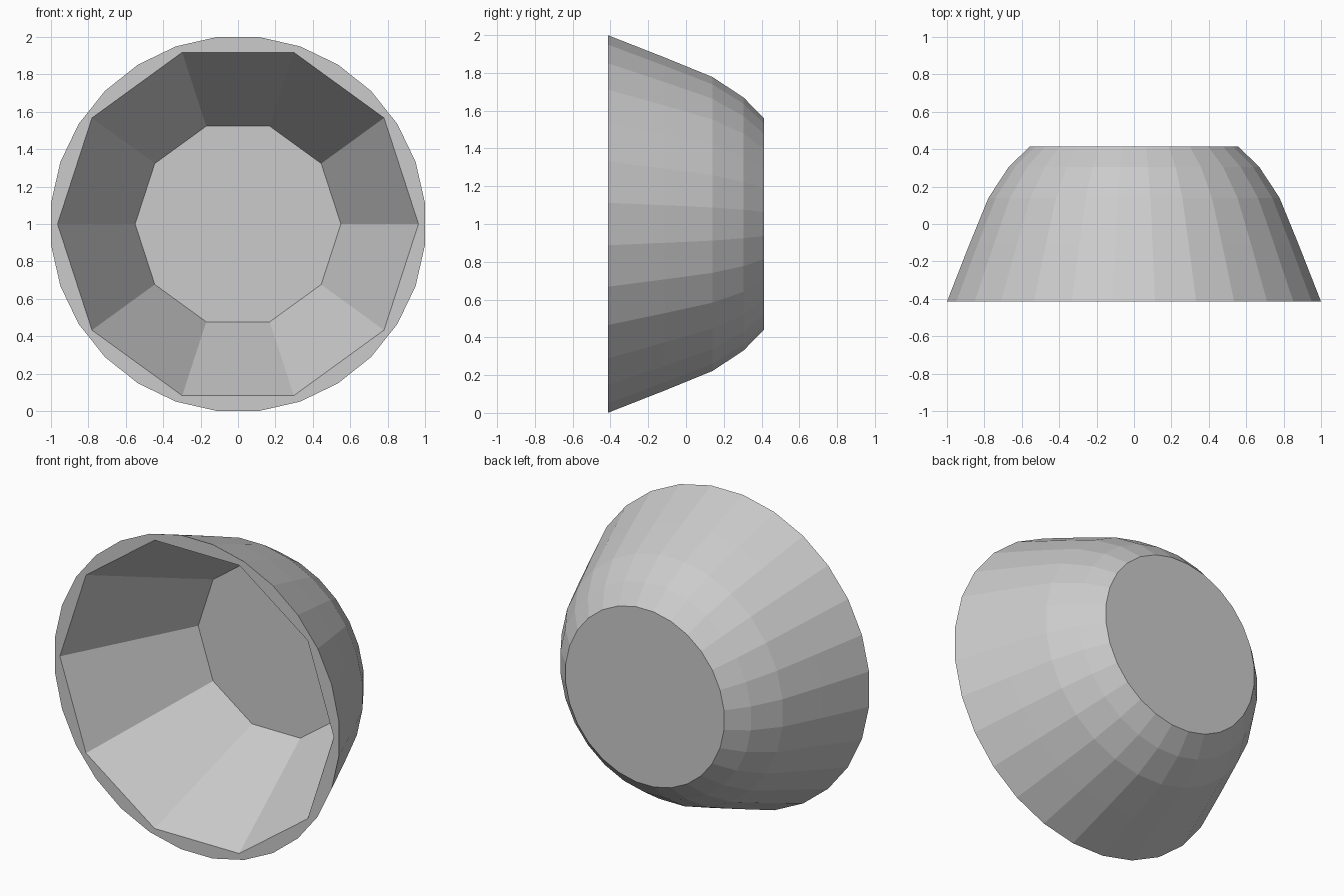
import bpy, bmesh
from math import sin, cos, pi

if "Cube" in bpy.data.objects:
    bpy.data.objects.remove(bpy.data.objects["Cube"])


def ring(bm, y, radius, sides, offset):
    return [bm.verts.new((radius * cos(2 * pi * (i + offset) / sides), y,
                          1 + radius * sin(2 * pi * (i + offset) / sides)))
            for i in range(sides)]


def loft(bm, profile, sides, offset):
    rings = [ring(bm, y, r, sides, offset) for y, r in profile]
    for a, b in zip(rings, rings[1:]):
        for i in range(sides):
            j = (i + 1) % sides
            bm.faces.new((a[i], a[j], b[j], b[i]))
    bm.faces.new(rings[-1])  # closed end
    return rings[0]


def loop_edges(bm, verts):
    return [bm.edges.get((verts[i - 1], verts[i])) for i in range(len(verts))]


bm = bmesh.new()

# rounded outer shell, tipped so that its opening faces the front
outer = loft(bm, [(-0.414, 1.006), (-0.11, 0.886), (0.14, 0.783),
                  (0.305, 0.674), (0.414, 0.561)], 28, 0.5)

# ten-sided hollow
inner = loft(bm, [(-0.414, 0.965), (0.385, 0.55)], 10, 0)

# flat rim between the round edge and the ten-sided opening
bmesh.ops.triangle_fill(bm, use_beauty=True,
                        edges=loop_edges(bm, outer) + loop_edges(bm, inner),
                        normal=(0, -1, 0))
bmesh.ops.recalc_face_normals(bm, faces=bm.faces)

mesh = bpy.data.meshes.new("bowl")
bm.to_mesh(mesh)
bm.free()
bowl = bpy.data.objects.new("bowl", mesh)
bpy.context.collection.objects.link(bowl)
